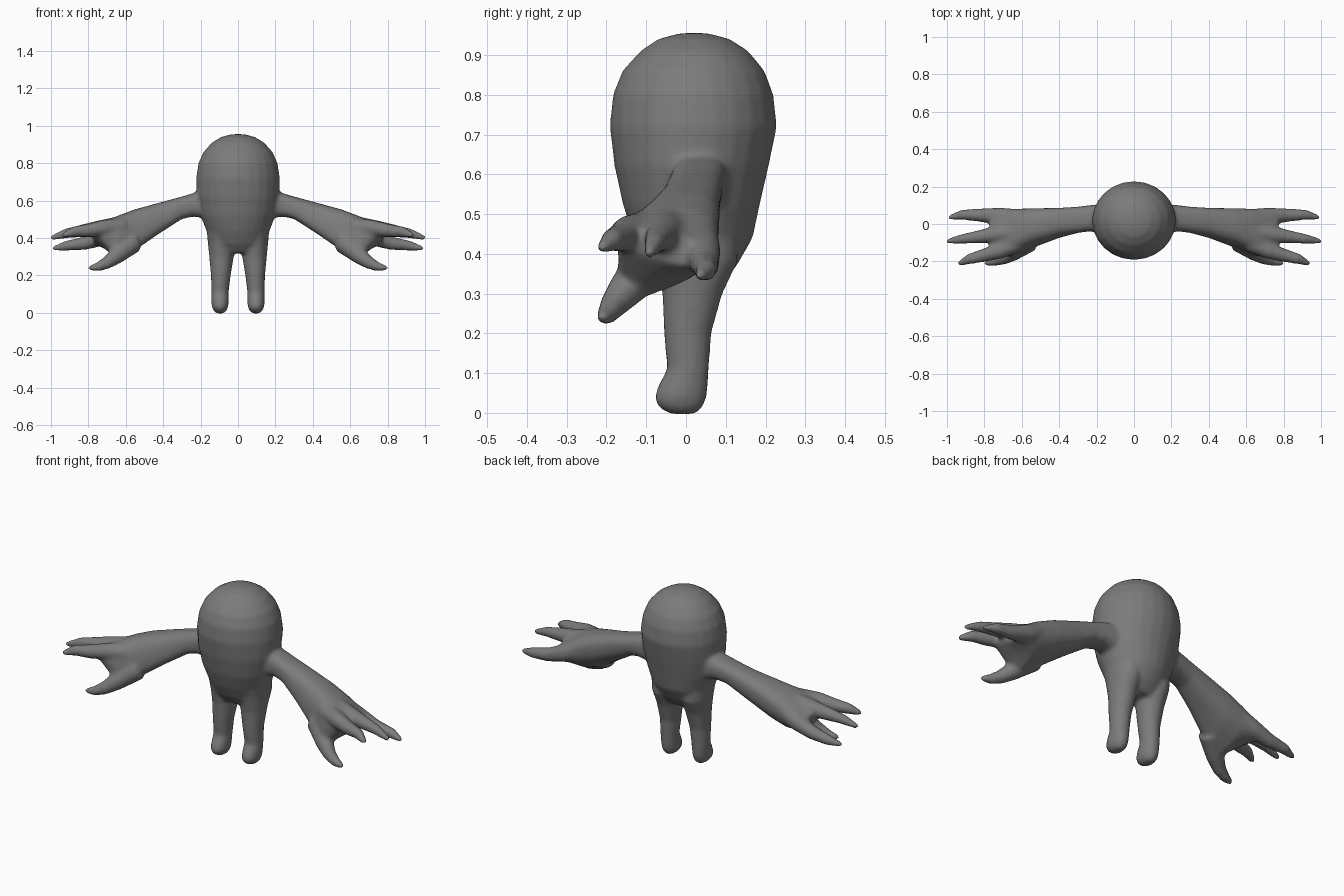
import bpy, bmesh, math
from mathutils import Vector

SEG = 24
bm = bmesh.new()


def loft(rings):
    """Closed skin through a list of point rings."""
    vs = [[bm.verts.new(p) for p in r] for r in rings]
    fs = [bm.faces.new(vs[0][::-1]), bm.faces.new(vs[-1])]
    for a, b in zip(vs, vs[1:]):
        n = len(a)
        fs += [bm.faces.new((a[i], a[(i + 1) % n], b[(i + 1) % n], b[i])) for i in range(n)]
    bmesh.ops.recalc_face_normals(bm, faces=fs)


def circle():
    return [(math.cos(2 * math.pi * i / SEG), math.sin(2 * math.pi * i / SEG)) for i in range(SEG)]


def column(rows):
    """Rows of z, centre x, half width, front y, back y."""
    loft([[(cx + rx * c, (y0 + y1) / 2 + (y1 - y0) / 2 * s, z) for c, s in circle()]
          for z, cx, rx, y0, y1 in rows])


def tube(side, rows):
    """Tapered finger along rows of x, y, z, radius, with a rounded tip."""
    pts = [Vector((x, y, z)) for x, y, z, r in rows]
    rad = [r for *_, r in rows]
    end = (pts[-1] - pts[-2]).normalized()
    pts.append(pts[-1] + end * rad[-1] * 0.8)
    rad.append(rad[-1] * 0.5)
    rings = []
    for i, p in enumerate(pts):
        t = (pts[min(i + 1, len(pts) - 1)] - pts[max(i - 1, 0)]).normalized()
        u = t.cross(Vector((0, 0, 1))).normalized()
        v = u.cross(t)
        ring = [p + (u * c + v * s) * rad[i] for c, s in circle()]
        rings.append([(side * q.x, q.y, q.z) for q in ring])
    loft(rings)


def limb(side, rows):
    """Rounded four-cornered sections: x, then top back, top front, low front, low back (y, z)."""
    rings = []
    for x, tb, tf, lf, lb in rows:
        ring = []
        for c, s in circle():
            u = (1 + math.copysign(abs(c) ** 0.75, c)) / 2
            v = (1 + math.copysign(abs(s) ** 0.75, s)) / 2
            ring.append((side * x, *[(tb[k] * u + tf[k] * (1 - u)) * v
                                     + (lb[k] * u + lf[k] * (1 - u)) * (1 - v) for k in (0, 1)]))
        rings.append(ring)
    loft(rings)


# Egg-shaped body tapering to the hips
column([(0.955, 0, 0.035, -0.015, 0.055), (0.94, 0, 0.09, -0.07, 0.11),
        (0.91, 0, 0.14, -0.115, 0.157), (0.86, 0, 0.185, -0.16, 0.198),
        (0.80, 0, 0.212, -0.184, 0.22), (0.72, 0, 0.224, -0.192, 0.229),
        (0.62, 0, 0.220, -0.18, 0.208), (0.52, 0, 0.200, -0.158, 0.185),
        (0.44, 0, 0.170, -0.13, 0.168), (0.37, 0, 0.145, -0.095, 0.128),
        (0.32, 0, 0.11, -0.055, 0.085)])

for side in (-1, 1):
    # Leg with a small forward foot
    column([(z, side * cx, r, y0, y1) for z, cx, r, y0, y1 in
            [(0.48, 0.095, 0.075, -0.10, 0.13), (0.38, 0.09, 0.072, -0.075, 0.13),
             (0.30, 0.088, 0.066, -0.06, 0.092), (0.20, 0.092, 0.053, -0.056, 0.064),
             (0.11, 0.096, 0.046, -0.048, 0.058), (0.07, 0.096, 0.046, -0.07, 0.056),
             (0.035, 0.096, 0.045, -0.082, 0.052), (0.012, 0.096, 0.036, -0.068, 0.042),
             (-0.003, 0.096, 0.02, -0.04, 0.025)]])
    # Arm widening into the palm
    limb(side, [
        (0.14, (0.11, 0.67), (-0.05, 0.67), (-0.05, 0.50), (0.11, 0.50)),
        (0.24, (0.10, 0.640), (-0.04, 0.640), (-0.04, 0.51), (0.10, 0.52)),
        (0.30, (0.095, 0.622), (-0.045, 0.622), (-0.05, 0.495), (0.09, 0.51)),
        (0.40, (0.092, 0.595), (-0.06, 0.595), (-0.085, 0.425), (0.08, 0.455)),
        (0.55, (0.088, 0.552), (-0.11, 0.556), (-0.145, 0.305), (0.08, 0.39)),
        (0.64, (0.084, 0.515), (-0.155, 0.525), (-0.185, 0.255), (0.078, 0.36)),
        (0.70, (0.082, 0.475), (-0.175, 0.505), (-0.17, 0.32), (0.075, 0.35)),
        (0.77, (0.078, 0.425), (-0.18, 0.48), (-0.165, 0.41), (0.075, 0.345))])
    # Three fingers and a thumb
    tube(side, [(0.62, 0.03, 0.45, 0.05), (0.72, 0.042, 0.405, 0.046), (0.82, 0.047, 0.372, 0.036),
                (0.92, 0.05, 0.358, 0.027), (0.98, 0.035, 0.345, 0.015)])
    tube(side, [(0.62, -0.04, 0.47, 0.05), (0.74, -0.055, 0.45, 0.045), (0.82, -0.067, 0.44, 0.036),
                (0.92, -0.08, 0.425, 0.026), (0.992, -0.092, 0.402, 0.015)])
    tube(side, [(0.62, -0.10, 0.46, 0.05), (0.72, -0.145, 0.455, 0.042), (0.80, -0.167, 0.44, 0.036),
                (0.88, -0.187, 0.434, 0.028), (0.93, -0.21, 0.415, 0.016)])
    tube(side, [(0.56, -0.09, 0.38, 0.06), (0.65, -0.155, 0.305, 0.045), (0.70, -0.185, 0.268, 0.034),
                (0.75, -0.20, 0.245, 0.025), (0.79, -0.21, 0.24, 0.015)])

mesh = bpy.data.meshes.new("creature_body")
bm.to_mesh(mesh)
bm.free()
body = bpy.data.objects.new("creature_body", mesh)
bpy.context.collection.objects.link(body)

# Fuse the parts into one soft skin
remesh = body.modifiers.new("fuse", 'REMESH')
remesh.mode = 'VOXEL'
remesh.voxel_size = 0.01
remesh.use_smooth_shade = True
soften = body.modifiers.new("soften", 'SMOOTH')
soften.factor = 0.5
soften.iterations = 8

grey = bpy.data.materials.new("mid_grey")
grey.diffuse_color = (0.2, 0.2, 0.2, 1)
mesh.materials.append(grey)
